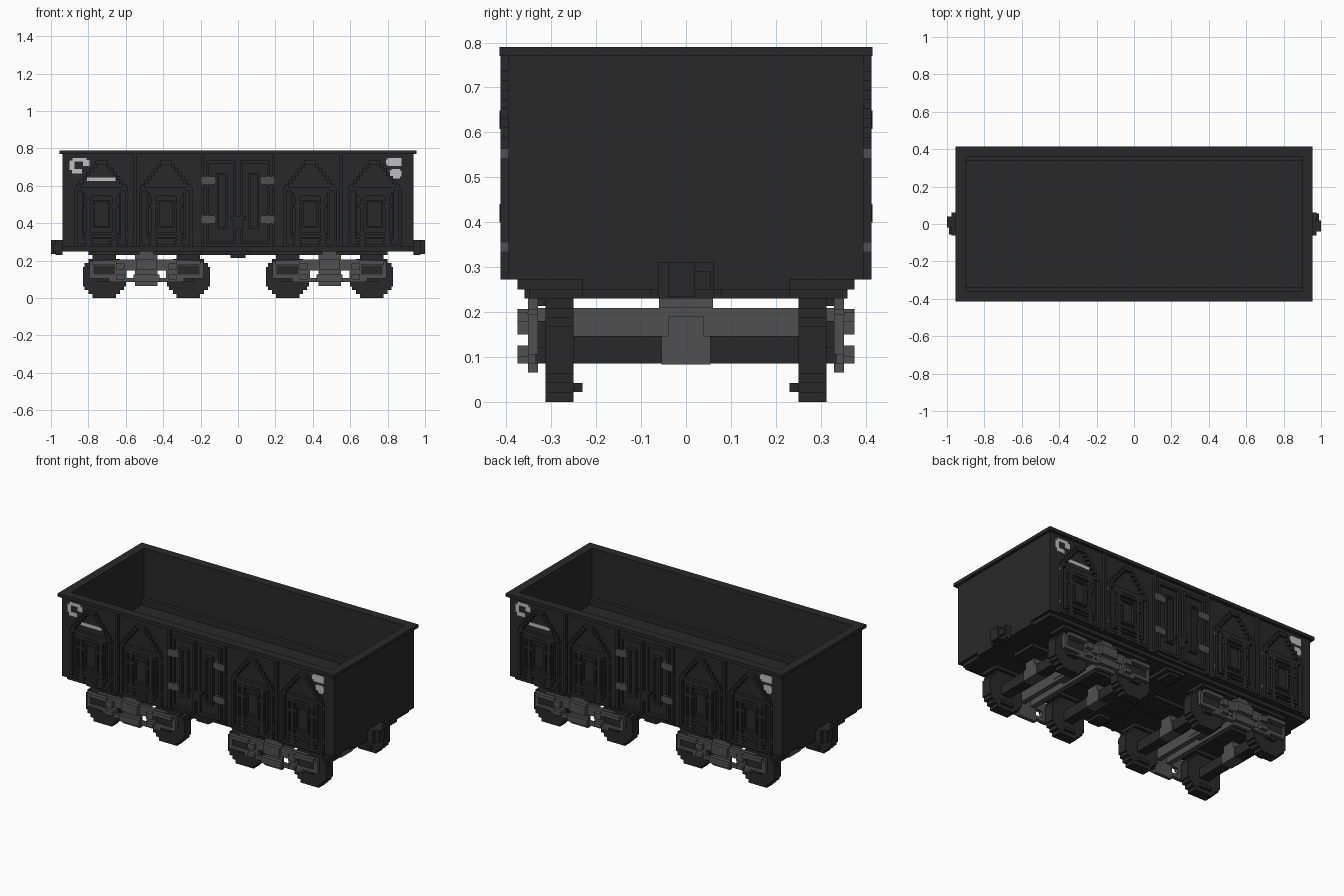
import bpy, bmesh, math

default = bpy.data.objects.get("Cube")
if default:
    bpy.data.objects.remove(default, do_unlink=True)


def material(name, value):
    mat = bpy.data.materials.new(name)
    color = (value, value, value, 1)
    mat.diffuse_color = color
    mat.use_nodes = True
    shader = mat.node_tree.nodes["Principled BSDF"]
    shader.inputs["Base Color"].default_value = color
    shader.inputs["Roughness"].default_value = 0.9
    return mat


dark = material("dark charcoal", 0.022)
steel = material("steel grey", 0.08)
paint = material("pale grey paint", 0.52)

VOXEL = 0.0209


def add_box(bm, xs, ys, zs):
    corners = [[[bm.verts.new((x, y, z)) for z in sorted(zs)] for y in sorted(ys)] for x in sorted(xs)]
    c = corners
    for axis_low, axis_high in (
        ((c[0][0][0], c[0][0][1], c[0][1][1], c[0][1][0]), (c[1][0][0], c[1][1][0], c[1][1][1], c[1][0][1])),
        ((c[0][0][0], c[1][0][0], c[1][0][1], c[0][0][1]), (c[0][1][0], c[0][1][1], c[1][1][1], c[1][1][0])),
        ((c[0][0][0], c[0][1][0], c[1][1][0], c[1][0][0]), (c[0][0][1], c[1][0][1], c[1][1][1], c[0][1][1])),
    ):
        bm.faces.new(axis_low)
        bm.faces.new(axis_high)


def part(name, mat, boxes, mirror_x=False, mirror_y=False, turn=False):
    """Join boxes, repeated by mirroring or by a half turn."""
    signs = [(1, 1)]
    if turn:
        signs.append((-1, -1))
    if mirror_x:
        signs += [(-sx, sy) for sx, sy in signs]
    if mirror_y:
        signs += [(sx, -sy) for sx, sy in signs]
    bm = bmesh.new()
    for sx, sy in signs:
        for xs, ys, zs in boxes:
            add_box(bm, [sx * v for v in xs], [sy * v for v in ys], zs)
    mesh = bpy.data.meshes.new(name)
    bm.to_mesh(mesh)
    bm.free()
    mesh.materials.append(mat)
    obj = bpy.data.objects.new(name, mesh)
    bpy.context.collection.objects.link(obj)


def about(center, half):
    return (center - half, center + half)


def frame(x, half, bottom, top, ys, t=0.016):
    """Rectangular border standing on a side."""
    return [
        ((x - half, x - half + t), ys, (bottom, top)),
        ((x + half - t, x + half), ys, (bottom, top)),
        (about(x, half - t), ys, (bottom, bottom + t)),
        (about(x, half - t), ys, (top - t, top)),
    ]


def ring(name, outer, inner, zs):
    """Rectangular wall loop."""
    (ox, oy), (ix, iy) = outer, inner
    part(name + "_ends", dark, [((ix, ox), (-oy, oy), zs)], mirror_x=True)
    part(name + "_sides", dark, [((-ix, ix), (iy, oy), zs)], mirror_y=True)


# Open body
LENGTH, WIDTH = 0.938, 0.395
INNER = (0.9, 0.36)
FLOOR = 0.445
ring("body_wall", (LENGTH, WIDTH), INNER, (FLOOR, 0.77))
ring("top_rim", (0.955, 0.415), INNER, (0.77, 0.79))
part("floor_ledge", dark, [(about(0, 0.9), (0.337, 0.36), (FLOOR, 0.483))], mirror_y=True)
part("body_floor", dark, [(about(0, LENGTH), about(0, WIDTH), (0.272, FLOOR))])
part("floor_plate", dark, [
    (about(0, LENGTH), about(0, 0.23), (0.25, 0.272)),
    (about(0, 0.92), about(0, 0.375), (0.25, 0.272)),
])

# Underframe
part("side_sill", dark, [((0.2, 0.8), (0.23, 0.35), (0.23, 0.25))], mirror_x=True, mirror_y=True)
part("centre_sill", dark, [(about(0, 0.8), about(0, 0.08), (0.23, 0.25))])
part("middle_crossbeam", dark, [(about(0, 0.065), about(0, 0.36), (0.23, 0.25))])
part("crossbeam_foot", dark, [(about(0, 0.04), (0.25, 0.35), (0.213, 0.23))], mirror_y=True)

# Couplers
part("coupler", dark, [
    ((LENGTH, 0.975), about(0, 0.062), (0.23, 0.31)),
    ((0.975, 1), (-0.04, 0.02), (0.235, 0.31)),
    ((0.975, 0.99), (0.02, 0.055), (0.25, 0.29)),
], turn=True)

# Side posts
RAISED = (WIDTH, 0.4135)
part("side_post", dark, [(about(x, 0.009), RAISED, (0.272, 0.77)) for x in (0.19, 0.55)],
     mirror_x=True, mirror_y=True)

# Hatches with stepped tops and latch bars
for number, x in enumerate((0.385, 0.73), 1):
    label = "hatch_%d_" % number
    edge = []
    for step in range(7):
        half = 0.132 - step * 0.0168
        z = 0.59 + step * VOXEL
        for side in (-1, 1):
            edge.append((about(x + side * (half - 0.01), 0.011), RAISED, (z, z + VOXEL)))
    edge.append((about(x, 0.03), RAISED, (z, z + VOXEL)))
    part(label + "stepped_edge", dark, edge, mirror_x=True, mirror_y=True)
    part(label + "frames", dark,
         frame(x, 0.143, 0.272, 0.59, RAISED) + frame(x, 0.105, 0.315, 0.575, RAISED, 0.012)
         + frame(x, 0.046, 0.375, 0.525, RAISED, 0.01), mirror_x=True, mirror_y=True)
    bars, tips = [], []
    for side in (-1, 1):
        bar = x + side * 0.068
        bars.append((about(bar, 0.011), RAISED, (0.28, 0.57)))
        bars += [(about(bar, 0.024), RAISED, about(z, 0.009)) for z in (0.3, 0.345, 0.49, 0.553)]
        tips += [(about(x + side * 0.1435, 0.001), RAISED, about(z, 0.01)) for z in (0.345, 0.553)]
    bars += [(about(x, 0.09), RAISED, about(z, 0.008)) for z in (0.345, 0.553)]
    part(label + "latch_bars", dark, bars, mirror_x=True, mirror_y=True)
    part(label + "latch_tips", steel, tips, mirror_x=True, mirror_y=True)

# Double door in the middle of each side
part("door_frame", dark,
     frame(0.09, 0.08, 0.29, 0.735, RAISED) + frame(0.085, 0.028, 0.37, 0.67, RAISED, 0.012),
     mirror_x=True, mirror_y=True)
part("door_handle", dark, [
    (about(0, 0.042), RAISED, (0.42, 0.436)),
    (about(0, 0.012), RAISED, (0.37, 0.42)),
], mirror_y=True)
part("door_hinge", steel, [
    box for z in (0.42, 0.628) for box in (
        ((0.124, 0.19), (WIDTH, 0.415), about(z, 0.021)),
        ((0.118, 0.197), (WIDTH, 0.4145), about(z, 0.016)))
], mirror_x=True, mirror_y=True)

# Painted patches, the same on both sides after a half turn
SKIN = (-WIDTH - 0.0015, -WIDTH)
part("corner_patch_left", paint, [
    ((-0.9, -0.875), SKIN, (0.685, 0.735)),
    ((-0.888, -0.835), SKIN, (0.665, 0.69)),
    ((-0.885, -0.81), SKIN, (0.73, 0.75)),
    ((-0.83, -0.795), SKIN, (0.705, 0.738)),
], turn=True)
part("stripe_patch", paint, [((-0.81, -0.655), SKIN, (0.625, 0.645))], turn=True)
part("corner_patch_right", paint, [
    ((0.79, 0.868), SKIN, (0.715, 0.742)),
    ((0.8, 0.873), SKIN, (0.705, 0.75)),
    ((0.81, 0.873), SKIN, (0.65, 0.682)),
    ((0.82, 0.865), SKIN, (0.64, 0.69)),
], turn=True)

# Wheelsets
RADIUS = 0.115
BOGIE = 0.49
AXLES = (BOGIE - 0.225, BOGIE + 0.225)
wheels = []
for x in AXLES:
    for row in range(11):
        z = (row - 5) * VOXEL
        half = min(RADIUS, round(math.sqrt(0.0156 - z * z) / VOXEL) * VOXEL)
        wheels.append((about(x, half), (0.25, 0.313), about(RADIUS + z, VOXEL / 2)))
    wheels.append((about(x, 0.04), (0.23, 0.25), (0.022, 0.042)))
part("wheel", dark, wheels, mirror_x=True, mirror_y=True)
part("axle", dark, [(about(x, 0.031), about(0, 0.335), (0.085, 0.147)) for x in AXLES], mirror_x=True)
part("axle_gearbox", steel, [
    box for x in AXLES for box in (
        (about(x, 0.036), about(0, 0.055), (0.083, 0.147)),
        (about(x, 0.036), about(0, 0.04), (0.147, 0.19)))
], mirror_x=True)

# Bogie side frames with openings
PLATE = (0.33, 0.352)
BOSS = (0.352, 0.375)
rails = [
    (about(BOGIE, 0.24), PLATE, (0.175, 0.207)),
    (about(BOGIE, 0.125), PLATE, (0.148, 0.175)),
    (about(BOGIE, 0.2), PLATE, (0.085, 0.108)),
    (about(BOGIE, 0.06), PLATE, (0.065, 0.23)),
    (about(BOGIE, 0.035), PLATE, (0.21, 0.25)),
]
bosses = [
    (about(BOGIE, 0.055), BOSS, (0.15, 0.207)),
    (about(BOGIE, 0.07), BOSS, (0.085, 0.125)),
]
boxes = []
for side in (-1, 1):
    x = BOGIE + side * 0.225
    rails += frame(x, 0.08, 0.105, 0.195, PLATE, 0.022)
    rails.append((about(x - side * 0.1, 0.02), PLATE, (0.1, 0.185)))
    bosses += [
        (about(x, 0.065), BOSS, (0.178, 0.2)),
        (about(x - side * 0.085, 0.022), BOSS, (0.15, 0.185)),
        (about(x - side * 0.085, 0.022), BOSS, (0.1, 0.125)),
    ]
    boxes.append((about(x, 0.06), (0.31, 0.346), (0.12, 0.18)))
part("bogie_side_frame", steel, rails, mirror_x=True, mirror_y=True)
part("bogie_frame_boss", steel, bosses, mirror_x=True, mirror_y=True)
part("axle_box", dark, boxes, mirror_x=True, mirror_y=True)

# Bogie cross members
part("bogie_bolster", steel, [
    (about(BOGIE + offset, 0.016), about(0, 0.33), (0.147, 0.209)) for offset in (-0.036, 0.036)
], mirror_x=True)
part("bogie_pivot", steel, [
    (about(BOGIE, 0.06), about(0, 0.06), (0.209, 0.23)),
    (about(BOGIE, 0.055), about(0, 0.04), (0.165, 0.209)),
], mirror_x=True)
